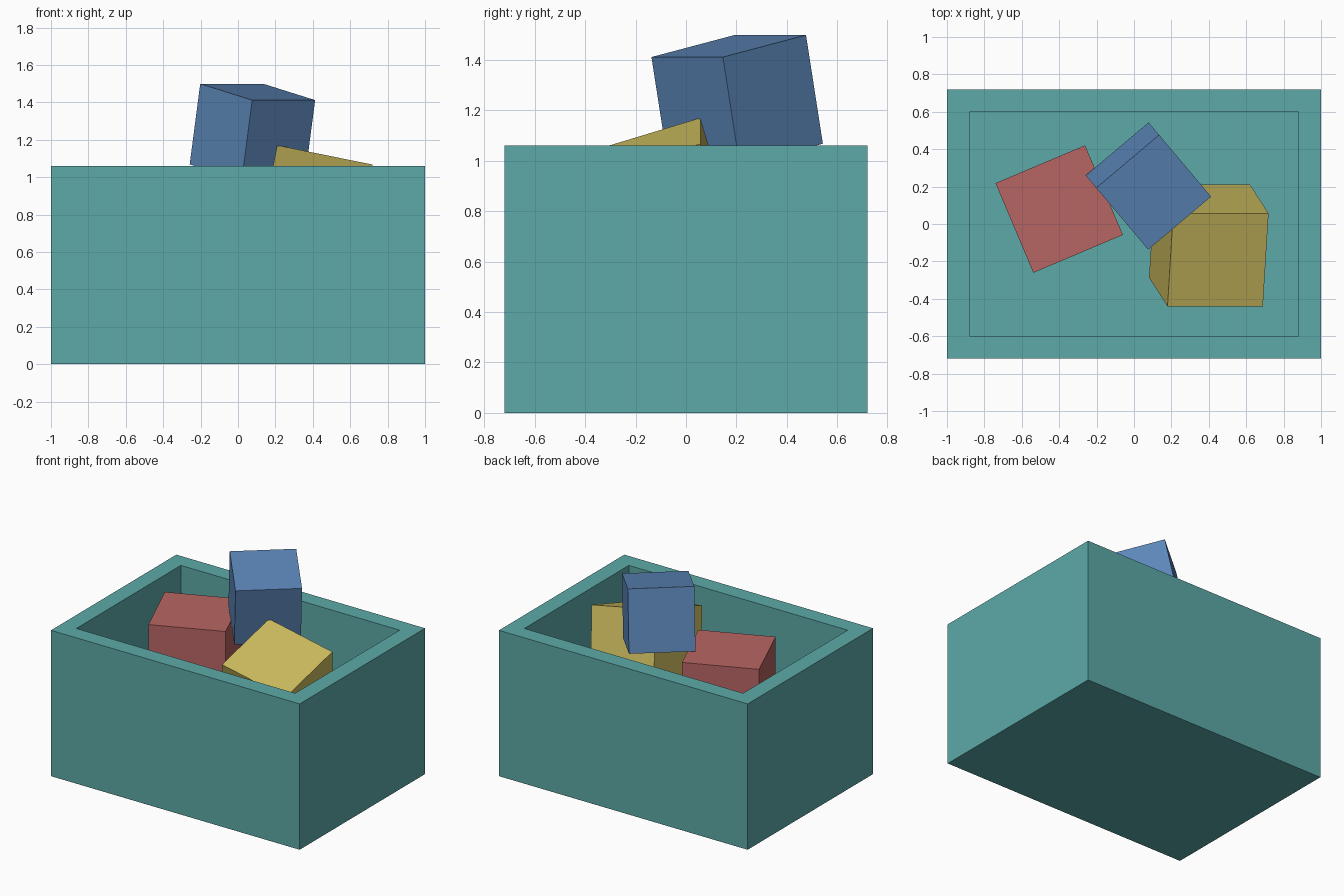
import bpy
import bmesh
from mathutils import Vector

if "Cube" in bpy.data.objects:
    bpy.data.objects.remove(bpy.data.objects["Cube"])


def material(name, rgb):
    m = bpy.data.materials.new(name)
    m.diffuse_color = (*rgb, 1)
    m.use_nodes = True
    m.node_tree.nodes["Principled BSDF"].inputs["Base Color"].default_value = m.diffuse_color
    return m


def finish(name, bm, mat):
    mesh = bpy.data.meshes.new(name)
    bmesh.ops.recalc_face_normals(bm, faces=bm.faces[:])
    bm.to_mesh(mesh)
    bm.free()
    mesh.materials.append(mat)
    obj = bpy.data.objects.new(name, mesh)
    bpy.context.collection.objects.link(obj)
    return obj


def block(name, size, location, rotation, mat):
    bm = bmesh.new()
    bmesh.ops.create_cube(bm, size=size)
    obj = finish(name, bm, mat)
    obj.location = location
    obj.rotation_euler = rotation
    return obj


teal = material("teal", (0.107, 0.400, 0.390))
red = material("soft red", (0.470, 0.130, 0.125))
yellow = material("mustard yellow", (0.600, 0.500, 0.113))
blue = material("soft blue", (0.107, 0.240, 0.480))

# Open storage box: solid block, inset rim, cavity pushed down to the floor
WIDTH, DEPTH, HEIGHT, WALL = 2.0, 1.44, 1.06, 0.12
bm = bmesh.new()
bmesh.ops.create_cube(bm, size=1)
bmesh.ops.scale(bm, vec=(WIDTH, DEPTH, HEIGHT), verts=bm.verts[:])
bmesh.ops.translate(bm, vec=(0, 0, HEIGHT / 2), verts=bm.verts[:])
bm.normal_update()
top = max(bm.faces, key=lambda f: f.calc_center_median().z)
bmesh.ops.inset_region(bm, faces=[top], thickness=WALL, use_even_offset=True)
cavity = bmesh.ops.extrude_discrete_faces(bm, faces=[top])["faces"][0]
bmesh.ops.translate(bm, vec=Vector((0, 0, WALL - HEIGHT)), verts=cavity.verts[:])
finish("storage_box", bm, teal)

# Tumbled toy blocks
block("red_block", 0.52, (-0.40, 0.08, 0.79), (0, 0, 0.4), red)
block("yellow_block", 0.52, (0.40, -0.115, 0.80), (0.3, 0.2, 0), yellow)
block("blue_block", 0.44, (0.077, 0.203, 1.24), (0.2, 0, 0.7), blue)
